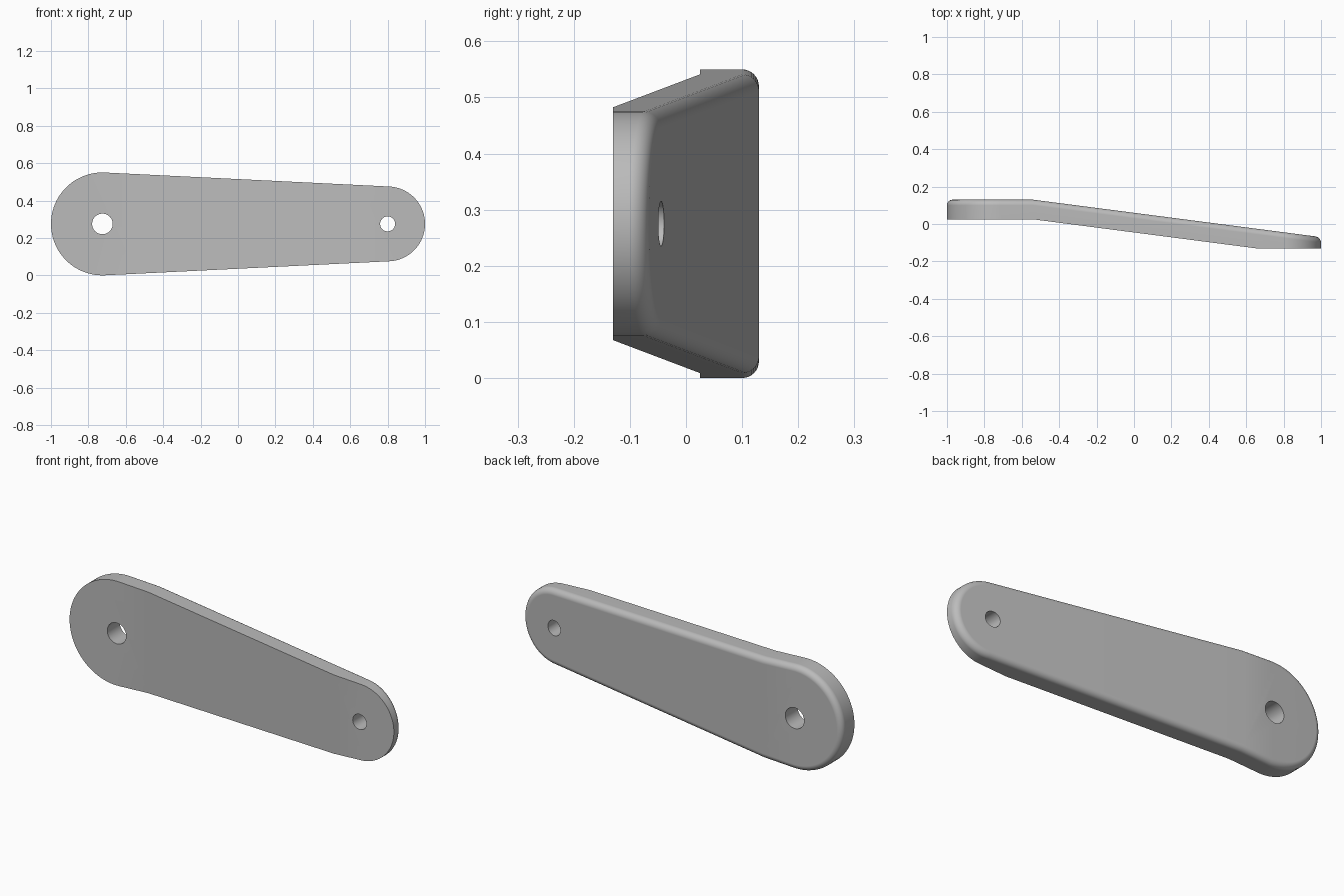
import bpy
import bmesh
from math import asin, cos, sin, tan, pi, radians
from mathutils import Matrix, Vector

cube = bpy.data.objects.get("Cube")
if cube:
    bpy.data.objects.remove(cube)

MID_Z = 0.275
BIG_X, BIG_R, BIG_HOLE = -0.725, 0.275, 0.055
SMALL_X, SMALL_R, SMALL_HOLE = 0.8, 0.2, 0.04
BEND_A, BEND_B = -0.54, 0.65
SLOPE = -0.13
FILLET = 0.03
ARC, STEPS = 48, 8
TAPER = asin((BIG_R - SMALL_R) / (SMALL_X - BIG_X))
TANGENT = pi / 2 - TAPER

grey = bpy.data.materials.new("plain grey")
grey.use_nodes = True
colour = (0.5, 0.5, 0.5, 1)
grey.diffuse_color = colour
grey.node_tree.nodes["Principled BSDF"].inputs["Base Color"].default_value = colour


def front(x):
    return 0.025 + SLOPE * (min(max(x, BEND_A), BEND_B) - BEND_A)


def back(x):
    return 0.13 + SLOPE * (max(x, BEND_A) - BEND_A)


def outline(inset):
    """Tapered link outline, shrunk by inset, as (x, z) points."""
    def arc(cx, r, start, end):
        angles = [start + (end - start) * i / ARC for i in range(ARC + 1)]
        return [(cx + (r - inset) * cos(a), MID_Z + (r - inset) * sin(a)) for a in angles]

    def edge(x, side):
        half = (BIG_R - inset) / cos(TAPER) - (x - BIG_X) * tan(TAPER)
        return (x, MID_Z + side * half)

    return (arc(BIG_X, BIG_R, TANGENT, 2 * pi - TANGENT)
            + [edge(BEND_A, -1), edge(BEND_B, -1)]
            + arc(SMALL_X, SMALL_R, -TANGENT, TANGENT)
            + [edge(BEND_B, 1), edge(BEND_A, 1)])


# Bent arm: straight wall, then a rounded rim towards the back
bm = bmesh.new()
rings = [[bm.verts.new((x, front(x), z)) for x, z in outline(0)]]
for i in range(STEPS + 1):
    t = pi / 2 * i / STEPS
    rings.append([bm.verts.new((x, back(x) - FILLET * (1 - sin(t)), z))
                  for x, z in outline(FILLET * (1 - cos(t)))])
for a, b in zip(rings, rings[1:]):
    for i in range(len(a)):
        j = (i + 1) % len(a)
        bm.faces.new((a[i], a[j], b[j], b[i]))
for ring in (rings[0], rings[-1]):
    low = ARC + 1
    bm.faces.new(ring[:low + 1] + [ring[-1]])
    bm.faces.new((ring[low], ring[low + 1], ring[-2], ring[-1]))
    bm.faces.new(ring[low + 1:-1])
bmesh.ops.recalc_face_normals(bm, faces=bm.faces)
mesh = bpy.data.meshes.new("link_arm")
bm.to_mesh(mesh)
bm.free()
arm = bpy.data.objects.new("link_arm", mesh)
bpy.context.collection.objects.link(arm)
mesh.materials.append(grey)

# Pin holes through both ends
for name, x, r in (("big_hole_cutter", BIG_X, BIG_HOLE),
                   ("small_hole_cutter", SMALL_X, SMALL_HOLE)):
    bpy.ops.mesh.primitive_cylinder_add(vertices=48, radius=r, depth=1,
                                        location=(x, 0, MID_Z), rotation=(pi / 2, 0, 0))
    cutter = bpy.context.object
    cutter.name = name
    cutter.data.materials.append(grey)
    cut = arm.modifiers.new(name, "BOOLEAN")
    cut.operation = "DIFFERENCE"
    cut.solver = "EXACT"
    cut.object = cutter
    bpy.context.view_layer.objects.active = arm
    bpy.ops.object.modifier_apply(modifier=cut.name)
    bpy.data.objects.remove(cutter)

# Smooth rims, crisp front edge and holes
bpy.ops.object.select_all(action="DESELECT")
arm.select_set(True)
bpy.context.view_layer.objects.active = arm
bpy.ops.object.shade_smooth_by_angle(angle=radians(30))
weighted = arm.modifiers.new("flat_face_normals", "WEIGHTED_NORMAL")
weighted.keep_sharp = True
